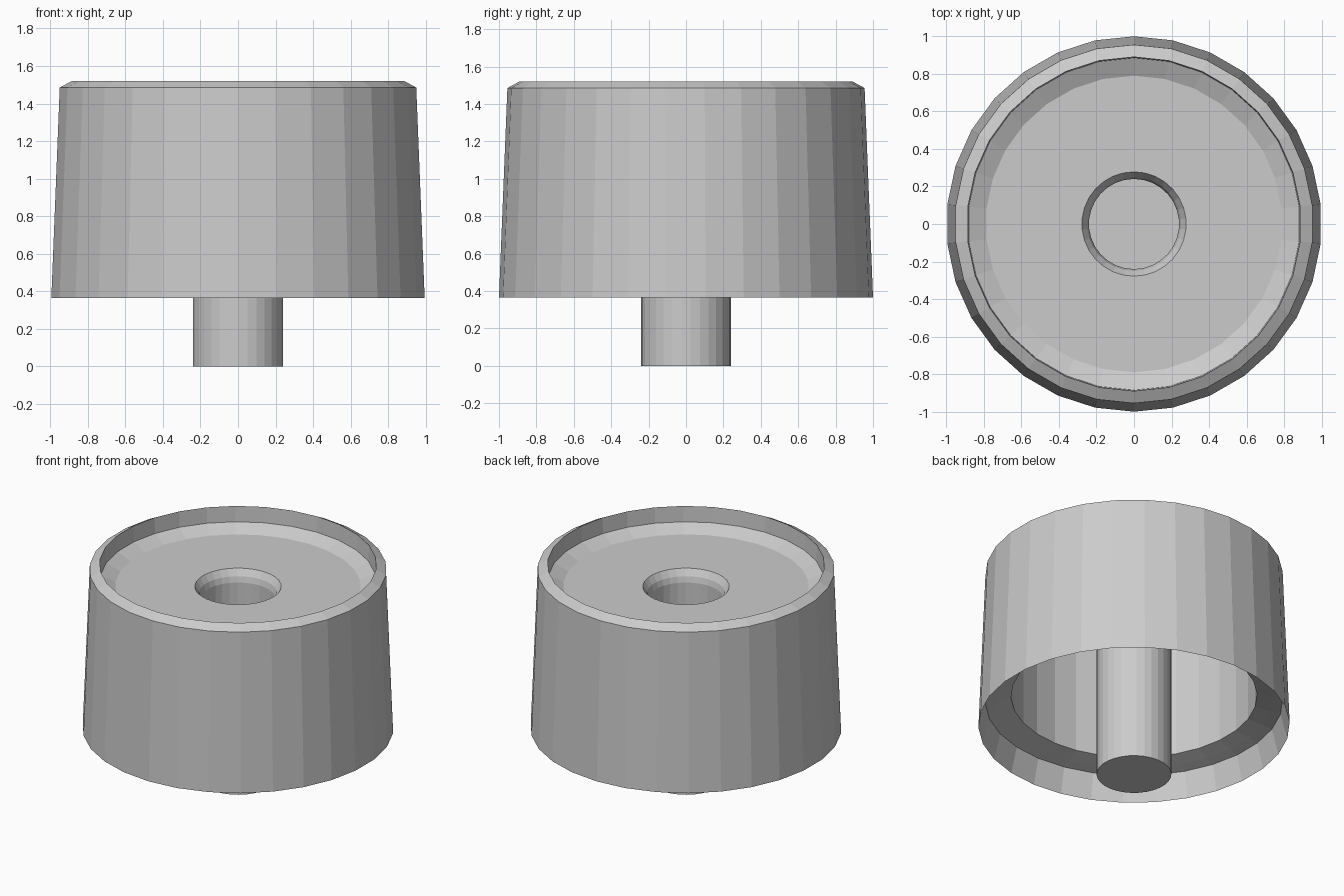
import bpy, bmesh, math

if "Cube" in bpy.data.objects:
    bpy.data.objects.remove(bpy.data.objects["Cube"])

SIDES = 30


def lathe(name, profile):
    """Revolve (radius, z) points round z, with a corner on the y axis."""
    bm = bmesh.new()
    rings = []
    for r, z in profile:
        if r == 0:
            rings.append([bm.verts.new((0, 0, z))] * SIDES)
        else:
            rings.append([bm.verts.new((r * math.sin(math.tau * i / SIDES),
                                        r * math.cos(math.tau * i / SIDES), z))
                          for i in range(SIDES)])
    for a, b in zip(rings, rings[1:]):
        for i in range(SIDES):
            j = (i + 1) % SIDES
            corners = list(dict.fromkeys((a[i], a[j], b[j], b[i])))
            bm.faces.new(corners)
    bmesh.ops.recalc_face_normals(bm, faces=bm.faces)
    mesh = bpy.data.meshes.new(name)
    bm.to_mesh(mesh)
    bm.free()
    obj = bpy.data.objects.new(name, mesh)
    bpy.context.collection.objects.link(obj)
    return obj


# Thin-walled stem, open at the top where it flares into the dished face
lathe("stem_and_face", [
    (0, 0), (0.24, 0), (0.24, 1.28), (0.25, 1.32), (0.278, 1.365),
    (0.79, 1.365), (0.885, 1.41),
])

# Tapered skirt with chamfered rim, inner ledge and inner wall
lathe("skirt", [
    (0.885, 1.41), (0.89, 1.52), (0.955, 1.485), (1.0, 0.365),
    (0.955, 0.54), (0.89, 0.555), (0.79, 0.58), (0.79, 1.365),
])
